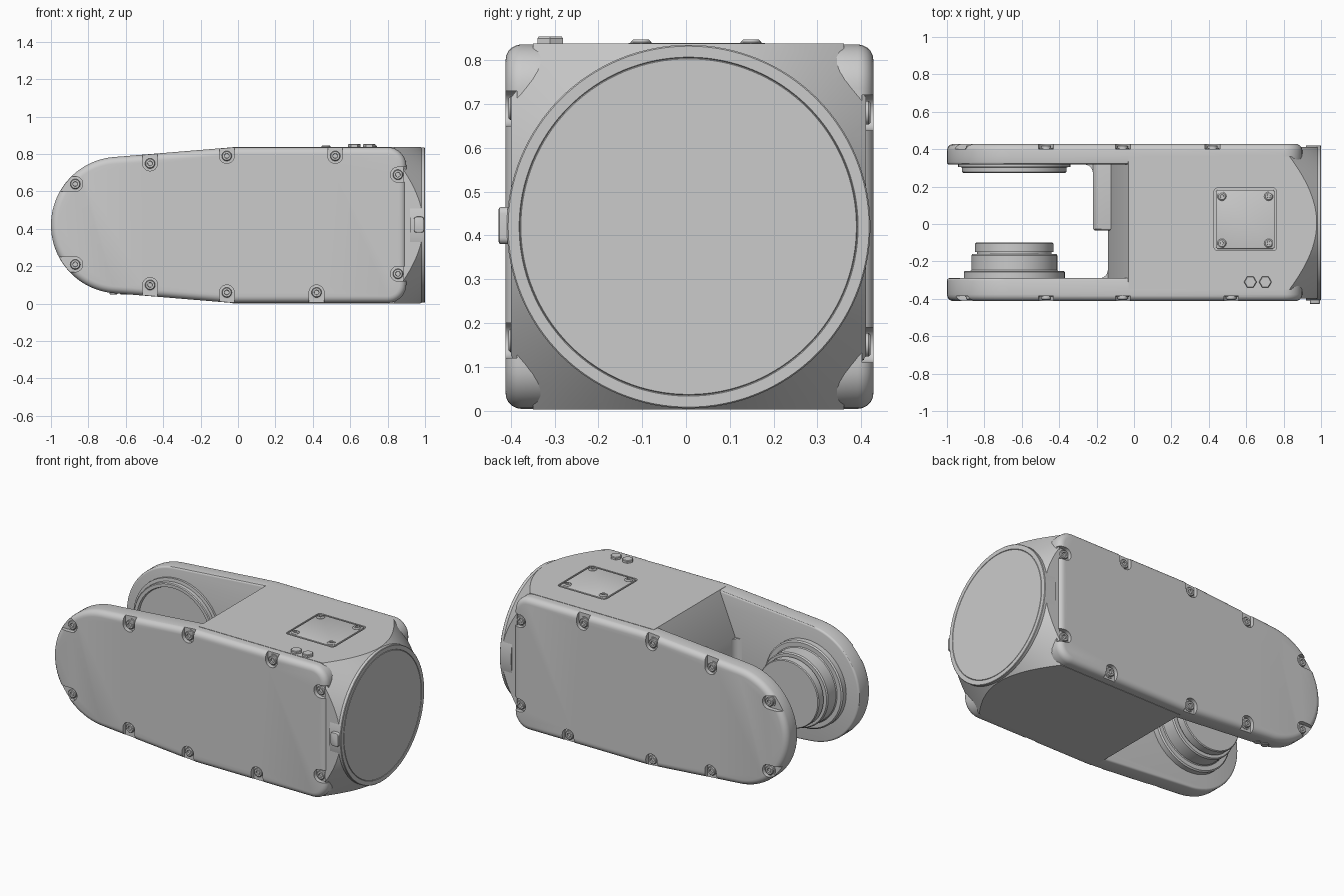
import bpy, bmesh, math
from mathutils import Vector, Matrix

if "Cube" in bpy.data.objects:
    bpy.data.objects.remove(bpy.data.objects["Cube"])

CY, CZ = 0.006, 0.42          # link axis


def add(name, bm, angle=30):
    bmesh.ops.recalc_face_normals(bm, faces=bm.faces)
    me = bpy.data.meshes.new(name)
    bm.to_mesh(me)
    bm.free()
    ob = bpy.data.objects.new(name, me)
    bpy.context.collection.objects.link(ob)
    smooth(ob, angle)
    return ob


def smooth(ob, angle=30):
    bpy.ops.object.select_all(action='DESELECT')
    ob.select_set(True)
    bpy.context.view_layer.objects.active = ob
    bpy.ops.object.shade_smooth_by_angle(angle=math.radians(angle))


def prism_bm(bm, pts, axis, a, b, bevel=0.0, seg=4):
    """Extrude an outline from a to b along y or z; round the rim at b."""
    def put(p, h):
        return (p[0], h, p[1]) if axis == 'y' else (p[0], p[1], h)
    lo = [bm.verts.new(put(p, a)) for p in pts]
    hi = [bm.verts.new(put(p, b)) for p in pts]
    bm.faces.new(lo)
    top = bm.faces.new(hi)
    n = len(pts)
    for i in range(n):
        j = (i + 1) % n
        bm.faces.new((lo[i], lo[j], hi[j], hi[i]))
    if bevel:
        bmesh.ops.recalc_face_normals(bm, faces=bm.faces)
        bmesh.ops.bevel(bm, geom=list(top.edges), offset=bevel, segments=seg,
                        profile=0.5, affect='EDGES')


def prism(name, pts, axis, a, b, bevel=0.0, seg=4):
    bm = bmesh.new()
    prism_bm(bm, pts, axis, a, b, bevel, seg)
    return add(name, bm)


def lathe(name, prof, centre, axis, n=64):
    """Revolve (radius, height) points about an axis, capped at both ends."""
    bm = bmesh.new()
    rings = [[bm.verts.new((r * math.cos(2 * math.pi * i / n),
                            r * math.sin(2 * math.pi * i / n), h)) for i in range(n)]
             for r, h in prof]
    for p, q in zip(rings, rings[1:]):
        for i in range(n):
            j = (i + 1) % n
            bm.faces.new((p[i], p[j], q[j], q[i]))
    bm.faces.new(rings[0])
    bm.faces.new(rings[-1])
    rot = Vector(axis).to_track_quat('Z', 'Y').to_matrix().to_4x4()
    bm.transform(Matrix.Translation(centre) @ rot)
    return add(name, bm)


def arc(cx, cz, r, a0, a1, n):
    return [(cx + r * math.cos(math.radians(a0 + (a1 - a0) * i / n)),
             cz + r * math.sin(math.radians(a0 + (a1 - a0) * i / n))) for i in range(n + 1)]


def rect(x0, x1, y0, y1, r=0.0):
    if not r:
        return [(x0, y0), (x1, y0), (x1, y1), (x0, y1)]
    return (arc(x1 - r, y1 - r, r, 0, 90, 5) + arc(x0 + r, y1 - r, r, 90, 180, 5)
            + arc(x0 + r, y0 + r, r, 180, 270, 5) + arc(x1 - r, y0 + r, r, 270, 360, 5))


def boolean(ob, cutter, op):
    m = ob.modifiers.new("cut", 'BOOLEAN')
    m.object, m.operation, m.solver = cutter, op, 'EXACT'
    cutter.hide_render = True
    bpy.context.view_layer.objects.active = ob
    bpy.ops.object.modifier_apply(modifier=m.name)
    bpy.data.objects.remove(cutter)
    smooth(ob)


# side outline: round nose, tapered arm, straight body with rounded corners
outline = (arc(-0.635, CZ, 0.365, 95, 265, 40) + [(-0.03, 0.004)]
           + arc(0.80, 0.104, 0.10, 270, 360, 8) + arc(0.80, 0.736, 0.10, 0, 90, 8)
           + [(-0.03, 0.836)])

# main body, tapered by a cone towards the round flange
w, wn = 0.355, 0.405
body = prism("main_body", [(-0.03, CY - w), (0.885, CY - w), (0.885, CY - wn), (0.98, CY - wn),
                           (0.98, CY + wn), (0.885, CY + wn), (0.885, CY + w), (-0.03, CY + w)],
             'z', 0.002, 0.838)
cone = lathe("cone_cutter", [(0.9, -0.3), (0.9, 0.44), (0.55, 0.83), (0.47, 0.92), (0.415, 0.98)],
             (0, CY, CZ), (1, 0, 0), 128)
boolean(body, cone, 'INTERSECT')

# end flange with a fine ring groove, and its side clip
lathe("end_flange", [(0.415, 0.92), (0.415, 0.997), (0.412, 1.0), (0.387, 1.0), (0.385, 0.997),
                     (0.383, 1.0)], (0, CY, CZ), (1, 0, 0), 128)
prism("flange_clip", rect(0.94, 0.995, 0.38, 0.465, 0.015), 'y', -0.39, -0.428, 0.006, 2)

# web wall closing the fork, with raised lump
prism("fork_web", [(-0.02, 0.838), (-0.03, 0.838), (-0.14, 0.57), (-0.14, 0.27), (-0.03, 0.002),
                   (-0.02, 0.002)], 'y', -0.31, 0.335)
prism("web_lump", [(0, 0.66), (-0.15, 0.60), (-0.20, 0.59), (-0.22, 0.57), (-0.22, 0.27),
                   (-0.20, 0.25), (-0.15, 0.24), (0, 0.18)], 'y', 0.33, -0.035, 0.015, 3)
for side, y0, xw in ((1, 0.318, -0.22), (-1, -0.29, -0.14)):
    r = 0.045                  # fillet where the web meets the arm
    yc = y0 - side * r
    pts = [(xw - r + r * math.cos(t * math.pi / 12), yc + side * r * math.sin(t * math.pi / 12))
           for t in range(7)]
    prism("web_fillet", pts + [(xw, y0)], 'z', 0.27, 0.57)

# two fork arms and their outer covers with screw pockets
front_screws = [(-0.87, 0.64, -1, 0), (-0.47, 0.75, 0, 1), (-0.06, 0.79, 0, 1),
                (0.52, 0.79, 0, 1), (0.855, 0.69, 1, 0), (0.855, 0.16, 1, 0),
                (0.42, 0.06, 0, -1), (-0.06, 0.06, 0, -1), (-0.47, 0.10, 0, -1),
                (-0.87, 0.21, -1, 0)]
screw_prof = [(0.034, -0.004), (0.034, 0.004), (0.027, 0.005), (0.027, 0.015), (0.023, 0.019),
              (0.013, 0.019), (0.012, 0.009)]
for side, inner, seam, outer, name in ((-1, -0.29, -0.352, -0.412, "front"),
                                       (1, 0.318, 0.364, 0.428, "back")):
    prism(name + "_arm", outline, 'y', seam, inner, 0.012, 3)
    cover = prism(name + "_cover", outline, 'y', seam, outer, 0.036, 5)
    floor = outer - side * 0.026
    bm = bmesh.new()
    spots = [(x, z if side < 0 else 2 * CZ - z, dx, dz if side < 0 else -dz)
             for x, z, dx, dz in front_screws]
    for x, z, dx, dz in spots:
        a = math.degrees(math.atan2(dz, dx))
        pocket = arc(x, z, 0.04, a + 90, a + 270, 12)
        pocket += [(pocket[-1][0] + dx * 0.15, pocket[-1][1] + dz * 0.15),
                   (pocket[0][0] + dx * 0.15, pocket[0][1] + dz * 0.15)]
        prism_bm(bm, pocket, 'y', floor, outer + side * 0.05)
    boolean(cover, add("pocket_cutter", bm), 'DIFFERENCE')
    for x, z, dx, dz in spots:
        lathe(name + "_cover_screw", screw_prof, (x, floor, z), (0, side, 0), 24)

# joint hub on the front arm (stepped stack) and bearing ring on the back arm
JX = -0.64
lathe("front_joint_hub", [(0.27, -0.32), (0.27, -0.257), (0.262, -0.25), (0.235, -0.25),
                          (0.23, -0.245), (0.23, -0.168), (0.224, -0.16), (0.20, -0.16),
                          (0.20, -0.15), (0.21, -0.15), (0.21, -0.105), (0.205, -0.10)],
      (JX, 0, CZ), (0, 1, 0)).location = (0, 0, 0)
lathe("back_bearing_ring", [(0.30, -0.33), (0.30, -0.305), (0.28, -0.303), (0.28, -0.279),
                            (0.275, -0.274), (0.255, -0.274), (0.25, -0.29)],
      (JX, 0, CZ), (0, -1, 0))

# service plate on top, with a frame groove and four screws
groove = prism("groove_cutter", rect(0.428, 0.762, -0.143, 0.193, 0.02), 'z', 0.828, 0.9)
boolean(body, groove, 'DIFFERENCE')
prism("service_plate", rect(0.438, 0.752, -0.133, 0.183, 0.014), 'z', 0.82, 0.839, 0.003, 2)
for x in (0.47, 0.72):
    for y in (-0.103, 0.148):
        lathe("plate_screw", [(0.024, 0.83), (0.024, 0.841), (0.018, 0.847), (0.01, 0.847),
                              (0.009, 0.841)], (x, y, 0), (0, 0, 1), 20)

# two hex plugs on top, small buttons under the back arm
for x in (0.622, 0.702):
    lathe("hex_plug", [(0.034, 0.83), (0.034, 0.850), (0.030, 0.854)], (x, -0.31, 0), (0, 0, 1), 6)
for x in (-0.665, -0.61):
    lathe("arm_button", [(0.022, 0.09), (0.022, 0.053), (0.018, 0.05)], (x, 0.34, 0), (0, 0, 1), 16)
